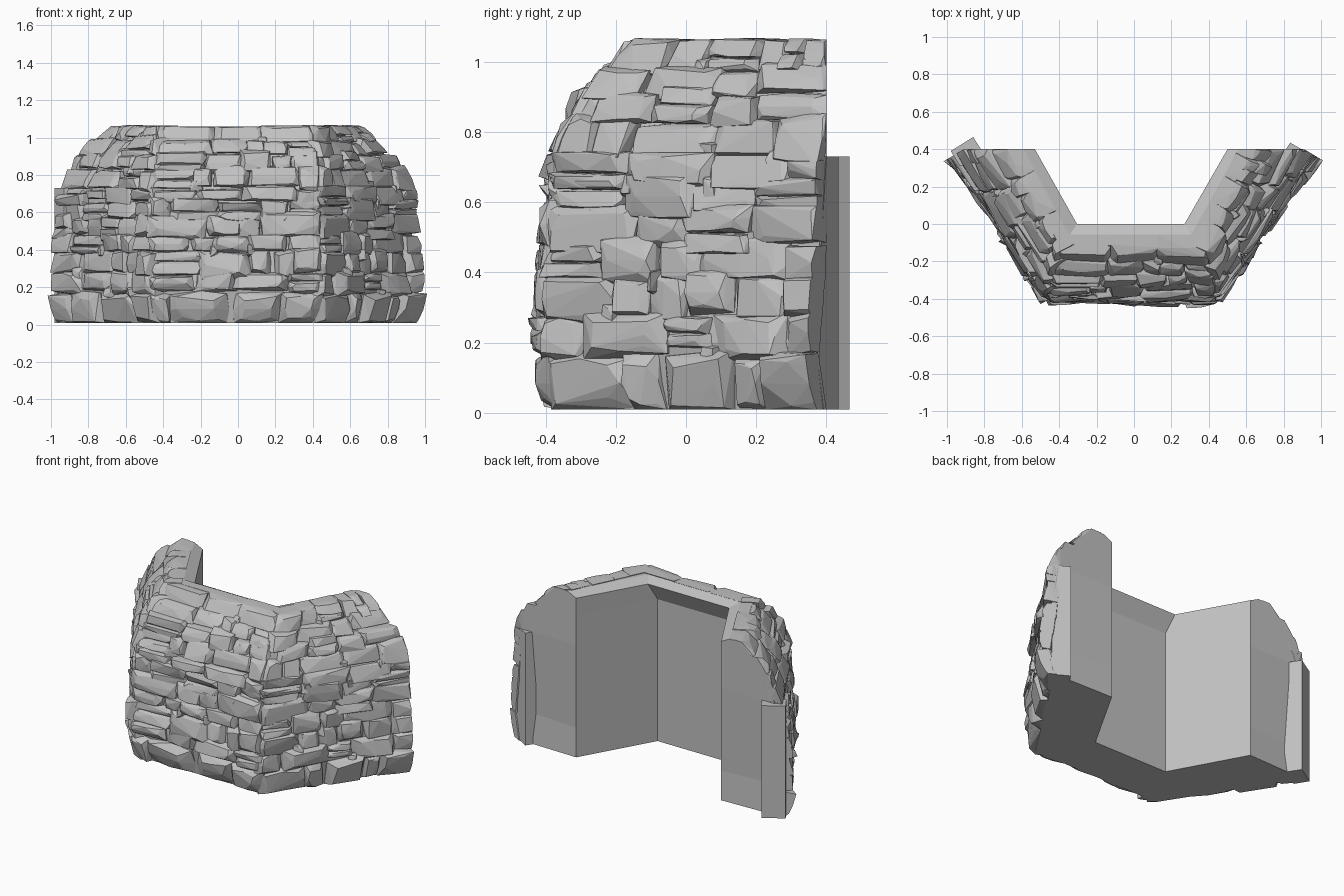
import bpy, bmesh, random
from mathutils import Vector

random.seed(11)
R = random.uniform
if "Cube" in bpy.data.objects:
    bpy.data.objects.remove(bpy.data.objects["Cube"])

stone_grey = bpy.data.materials.new("stone_grey")
stone_grey.use_nodes = True
GREY = (0.53, 0.53, 0.53, 1)
stone_grey.diffuse_color = GREY
stone_grey.node_tree.nodes["Principled BSDF"].inputs["Base Color"].default_value = GREY


def finish(bm, name):
    bmesh.ops.recalc_face_normals(bm, faces=bm.faces)
    mesh = bpy.data.meshes.new(name)
    bm.to_mesh(mesh)
    bm.free()
    mesh.materials.append(stone_grey)
    bpy.context.collection.objects.link(bpy.data.objects.new(name, mesh))


# Plan of the outer face at the base and at the top: end, corner, corner, end
BASE = [Vector(p) for p in ((-1.02, .4), (-.48, -.43), (.45, -.43), (1.02, .4))]
TOP = [Vector(p) for p in ((-.66, .4), (-.4, -.115), (.39, -.115), (.62, .4))]
BATTER = [(0, .1), (.13, -.03), (.4, .06), (.73, .15), (.9, .4), (1.08, .95)]
END_Y = .4
HEIGHT = 1.065


def batter(z):
    """How far the outer face leans from base plan to top plan at a height."""
    z = min(max(z, 0), 1.08)
    for (z0, t0), (z1, t1) in zip(BATTER, BATTER[1:]):
        if z <= z1:
            return t0 + (t1 - t0) * (z - z0) / (z1 - z0)


def outline(t):
    return [b.lerp(e, t) for b, e in zip(BASE, TOP)]


def trim_end(x, y):
    """Cut the open ends flat, with the outer edge turned square to the wall."""
    return min(y, END_Y - .6 * max(0, abs(x) - .91))


# Plain inner core, lofted from plan loops
INNER = [(-.53, .4), (-.28, -.055), (.24, -.055), (.5, .4)]
LIP = [(-.53, .4), (-.305, 0), (.27, 0), (.5, .4)]
CREST = [(-.59, .4), (-.345, -.06), (.305, -.06), (.56, .4)]


def build_core():
    bm = bmesh.new()
    loops = []
    for z, inner in ((.01, INNER), (.2, INNER), (.73, INNER), (.92, INNER),
                     (1.03, LIP), (1.06, CREST)):
        plan = outline(min(batter(z) + .15, 1)) + [Vector(p) for p in reversed(inner)]
        loops.append([bm.verts.new((p.x, trim_end(p.x, p.y), z)) for p in plan])
    n = len(loops[0])
    for low, high in zip(loops, loops[1:]):
        for i in range(n):
            j = (i + 1) % n
            bm.faces.new((low[i], low[j], high[j], high[i]))
    for ring in (loops[0], loops[-1]):
        for i in range(3):
            bm.faces.new((ring[i], ring[i + 1], ring[n - 2 - i], ring[n - 1 - i]))
    finish(bm, "wall_core")


def hull(bm, points):
    verts = [bm.verts.new(p) for p in points]
    bmesh.ops.convex_hull(bm, input=verts)


# One chiselled stone, a convex block set into a panel of the wall
def add_stone(bm, panel, u0, u1, z0, z1, rough):
    zm = (z0 + z1) / 2
    set_out = R(-.012, .018)
    tilt_u, tilt_z = R(-.02, .02), R(-.015, .015)

    def place(u, z, depth):
        a, b = outline(batter(zm * .25 + z * .75))[panel:panel + 2]
        along = b - a
        outward = Vector((along.y, -along.x)).normalized()
        p = a + along * u - outward * depth
        return (p.x, trim_end(p.x, p.y), min(max(z, .01), HEIGHT + set_out * .5))

    du, dz = u1 - u0, z1 - z0
    points = []
    corners = ((0, 0), (.5, 0), (1, 0), (1, .5), (1, 1), (.5, 1), (0, 1), (0, .5))
    for cu, cz in corners:
        u, z = u0 + du * cu, z0 + dz * cz
        if cu != .5 and cz != .5:
            points.append(place(u, z, .1))
        points.append(place(u + R(-.06, .06) * du, z + R(-.1, .1) * dz,
                            R(.012, .035) + rough * .025 - set_out))
        # Worn and tilted front face
        shrink = R(.6, .95) - rough * .12
        points.append(place(u0 + du * (.5 + (cu - .5) * shrink),
                            z0 + dz * (.5 + (cz - .5) * shrink),
                            R(-.01, .01) + tilt_u * (cu - .5) + tilt_z * (cz - .5)
                            + rough * .01 - set_out))
    hull(bm, points)


# Uneven courses of stones for each of the three panels
def build_facing(panel, name):
    bm = bmesh.new()
    length = (BASE[panel + 1] - BASE[panel]).length
    heights = [.17, .1, .12, .085, .1, .085, .07, .1, .08, .08, .08]
    scale = HEIGHT / sum(heights)
    z = 0
    for row, h in enumerate(heights):
        h *= scale
        top = z + h
        rough = max(.1, 1 - row * .25)
        u = 0
        while u < 1:
            step = R(.1, .33) / length
            if 1 - u - step < .1 / length:
                step = 1 - u
            inside = 0 < row < len(heights) - 1
            low = z + (R(-.025, .015) if row else 0)
            high = top + (R(-.01, .03) if inside else 0)
            # Some places hold two thin stones in place of one thick stone
            if row > 0 and R(0, 1) < .15:
                mid = low + (high - low) * R(.35, .65)
                add_stone(bm, panel, u, u + step, low, mid, rough)
                add_stone(bm, panel, u, u + step, mid, high, rough)
            else:
                slip = R(-.02, .02) / length if 0 < u < 1 - step - .01 else 0
                add_stone(bm, panel, u + slip, u + step + slip, low, high, rough)
            # Small chips wedged in the joints
            if row > 0 and R(0, 1) < .25 and u > .05:
                w = R(.02, .04) / length
                add_stone(bm, panel, u - w, u + w, low - .03, low + .04, .8)
            u += step
        z = top
    bmesh.ops.delete(bm, geom=[v for v in bm.verts if not v.link_faces], context="VERTS")
    finish(bm, name)


# Square-cut slab closing the lower facing at each open end
def build_end_slab(name, plan):
    bm = bmesh.new()
    hull(bm, [(x, y, z) for x, y in plan for z in (.01, .73)])
    finish(bm, name)


build_core()
build_facing(0, "right_stone_facing")
build_facing(1, "front_stone_facing")
build_facing(2, "left_stone_facing")
build_end_slab("right_end_slab", [(-.86, .465), (-.98, .39), (-.93, .31), (-.78, .34)])
build_end_slab("left_end_slab", [(.835, .435), (.93, .38), (.88, .3), (.76, .32)])
